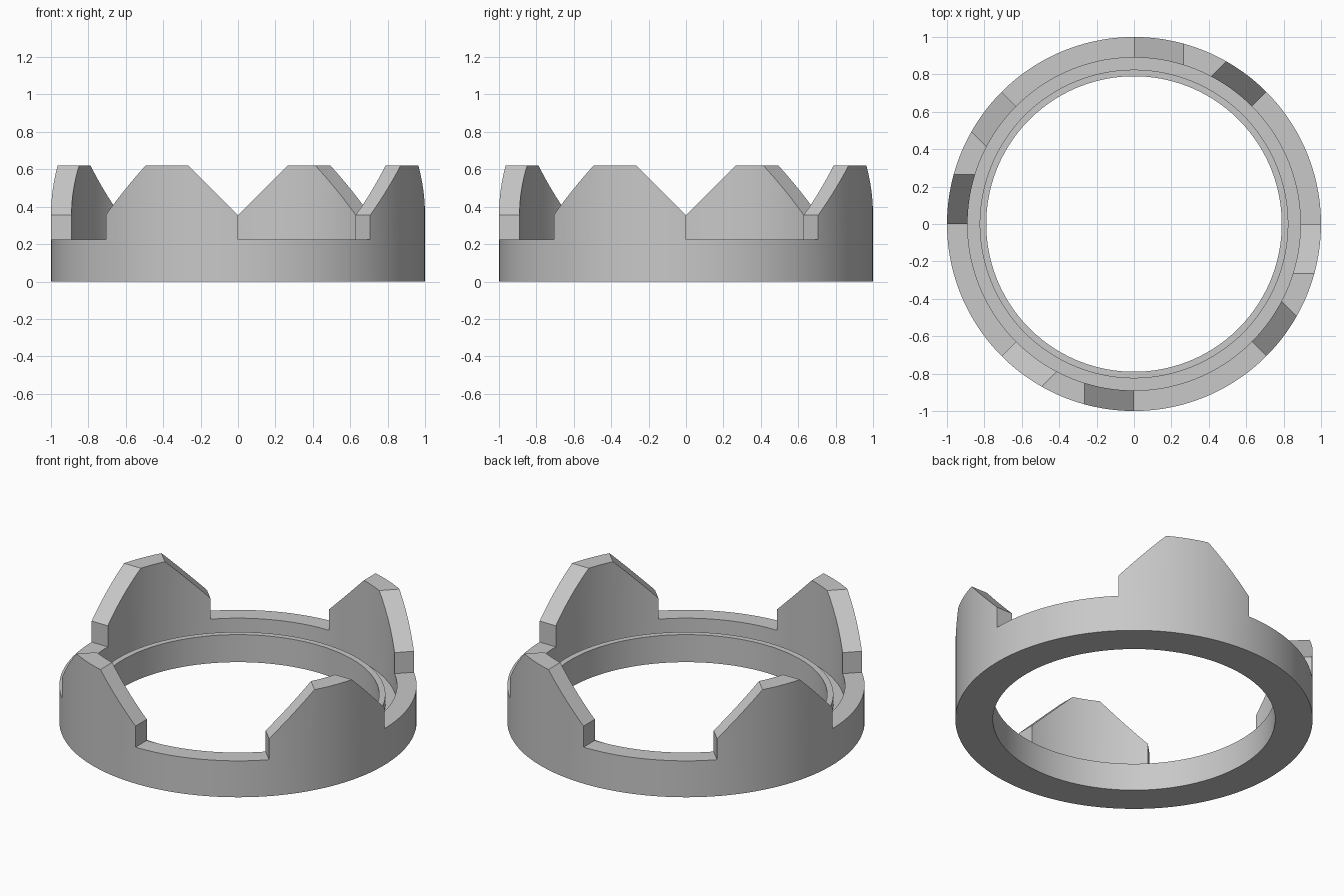
import bpy, bmesh, math
from mathutils import Matrix, Vector

cube = bpy.data.objects.get("Cube")
if cube:
    bpy.data.objects.remove(cube, do_unlink=True)

STEPS = 128
TOP, GAP, SHOULDER = 0.62, 0.225, 0.355   # tooth top, gap floor, foot of the slopes
HALF = math.radians(22.5)                 # half the angle of one gap

grey = bpy.data.materials.new("plain grey")
grey.use_nodes = True
grey.diffuse_color = (0.58, 0.58, 0.58, 1)
grey.node_tree.nodes["Principled BSDF"].inputs["Base Color"].default_value = (0.58, 0.58, 0.58, 1)


def make_object(name, bm):
    bmesh.ops.recalc_face_normals(bm, faces=bm.faces[:])
    mesh = bpy.data.meshes.new(name)
    bm.to_mesh(mesh)
    bm.free()
    mesh.materials.append(grey)
    obj = bpy.data.objects.new(name, mesh)
    bpy.context.collection.objects.link(obj)
    return obj


def revolve(name, profile):
    """Turn a closed (radius, height) profile around the z axis."""
    bm = bmesh.new()
    start = Matrix.Rotation(math.pi / STEPS, 3, 'Z')
    verts = [bm.verts.new(start @ Vector((r, 0, z))) for r, z in profile]
    edges = [bm.edges.new((v, verts[i - 1])) for i, v in enumerate(verts)]
    bmesh.ops.spin(bm, geom=verts + edges, cent=(0, 0, 0), axis=(0, 0, 1),
                   angle=math.tau, steps=STEPS)
    bmesh.ops.remove_doubles(bm, verts=bm.verts[:], dist=0.0001)
    return make_object(name, bm)


def gap_cutter(angle):
    """Radial wedge that flares at 45 degrees above the shoulder."""
    bm = bmesh.new()
    rise = 0.3
    turn = Matrix.Rotation(angle, 3, 'Z')
    loops = []
    for x in (0.5, 1.2):
        w = x * math.tan(HALF)
        side = [(w, GAP), (w, SHOULDER), (w + rise / math.cos(HALF), SHOULDER + rise)]
        section = side + [(-y, z) for y, z in reversed(side)]
        loops.append([bm.verts.new(turn @ Vector((x, y, z))) for y, z in section])
    inner, outer = loops
    bm.faces.new(inner)
    bm.faces.new(outer)
    for i in range(len(inner)):
        bm.faces.new((inner[i - 1], inner[i], outer[i], outer[i - 1]))
    cutter = make_object("gap_cutter", bm)
    cutter.hide_render = True
    return cutter


# Full-height ring with an inner groove and a low inner rim
ring = revolve("crown_ring", [(1, 0), (1, TOP), (0.89, TOP), (0.89, 0.11),
                              (0.825, 0.11), (0.825, 0.17), (0.79, 0.17), (0.79, 0)])
bpy.ops.object.select_all(action='DESELECT')
bpy.context.view_layer.objects.active = ring
ring.select_set(True)

# Four gaps leave four sloped teeth
for k in range(4):
    cutter = gap_cutter(HALF + k * math.pi / 2)
    mod = ring.modifiers.new("gap", 'BOOLEAN')
    mod.operation = 'DIFFERENCE'
    mod.solver = 'EXACT'
    mod.object = cutter
    bpy.ops.object.modifier_apply(modifier=mod.name)
    bpy.data.objects.remove(cutter, do_unlink=True)

bpy.ops.object.shade_smooth_by_angle(angle=math.radians(25))
